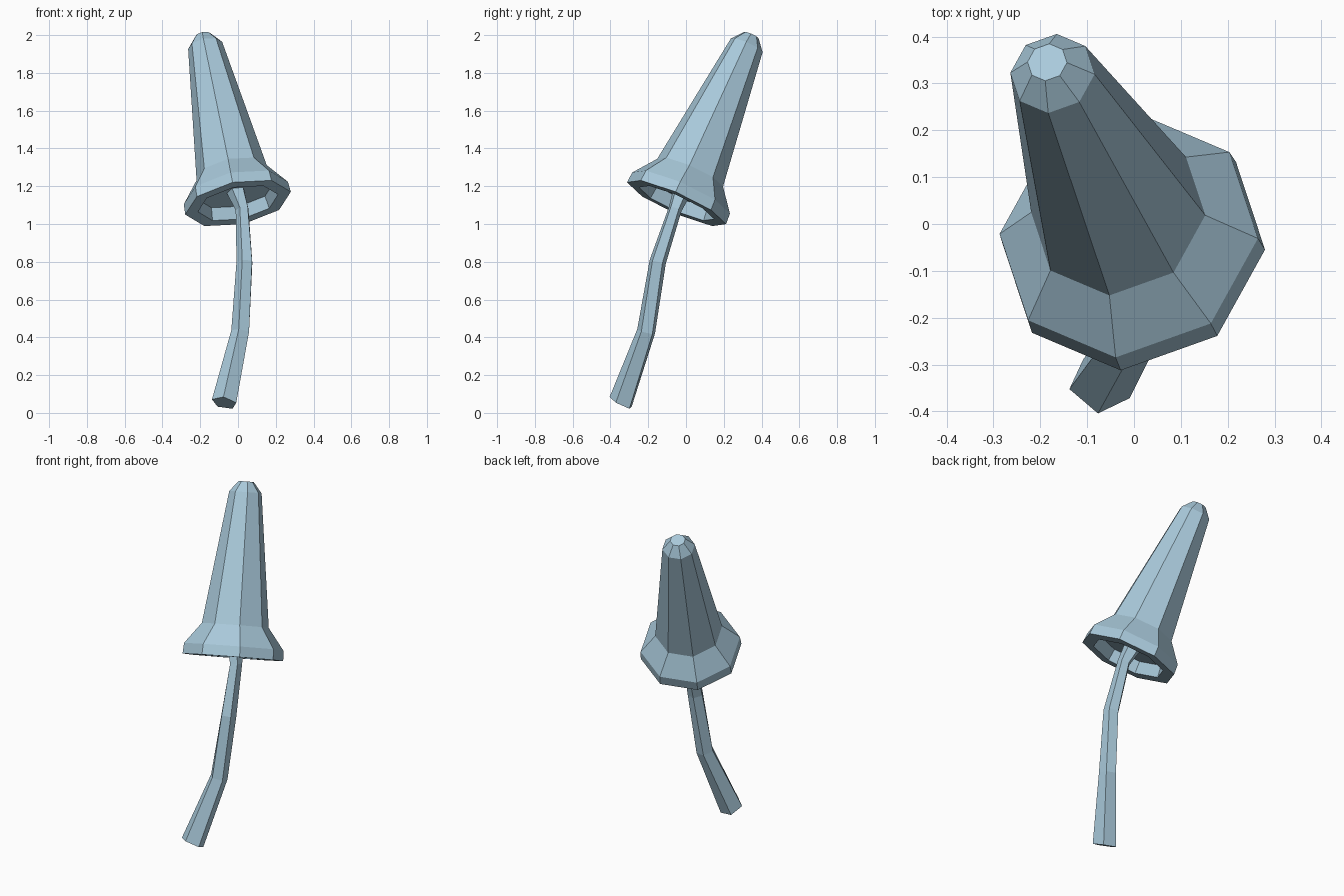
import bpy, bmesh, math
from mathutils import Vector

if "Cube" in bpy.data.objects:
    bpy.data.objects.remove(bpy.data.objects["Cube"])

mat = bpy.data.materials.new("pale blue")
mat.diffuse_color = (0.40, 0.59, 0.71, 1)
mat.use_nodes = True
mat.node_tree.nodes["Principled BSDF"].inputs["Base Color"].default_value = mat.diffuse_color


def ring(bm, centre, axis, ref, radius, sides):
    """Polygon of vertices around an axis, first vertex towards ref."""
    axis = axis.normalized()
    u = (ref - axis * ref.dot(axis)).normalized()
    v = axis.cross(u)
    return [bm.verts.new(centre + radius * (u * math.cos(a) + v * math.sin(a)))
            for a in (2 * math.pi * i / sides for i in range(sides))]


def loft(name, sections, sides):
    """Skin a list of (centre, axis, ref, radius) and close both ends."""
    bm = bmesh.new()
    rings = [ring(bm, *s, sides) for s in sections]
    for a, b in zip(rings, rings[1:]):
        for i in range(sides):
            j = (i + 1) % sides
            bm.faces.new((a[i], a[j], b[j], b[i]))
    bm.faces.new(rings[0])
    bm.faces.new(rings[-1])
    bmesh.ops.recalc_face_normals(bm, faces=bm.faces)
    me = bpy.data.meshes.new(name)
    bm.to_mesh(me)
    bm.free()
    me.materials.append(mat)
    ob = bpy.data.objects.new(name, me)
    bpy.context.collection.objects.link(ob)
    return ob


# Tilted octagonal cap: recessed underside, rim, flare, tall cone, blunt tip
base = Vector((0, -0.05, 1.11))
axis = Vector((-0.187, 0.399, 0.898))
ref = Vector((0.28, -0.005, 0.06))
profile = [(0.07, 0.205), (0, 0.217), (0, 0.286), (0.06, 0.282),
           (0.18, 0.19), (0.93, 0.092), (0.99, 0.043)]
loft("mushroom_cap", [(base + axis * t, axis, ref, r) for t, r in profile], 8)

# Bent five-sided stem, flaring at foot and under the cap
path = [((-0.072, -0.343, 0.053), 0.069, -0.15),
        ((0.015, -0.21, 0.43), 0.051, -0.25),
        ((0.038, -0.15, 0.80), 0.046, -0.35),
        ((0.024, -0.058, 1.08), 0.037, -0.35),
        ((-0.018, -0.012, 1.20), 0.054, -0.35)]
pts = [Vector(p[0]) for p in path]
sections = []
for i, (_, r, rx) in enumerate(path):
    d_in = (pts[i] - pts[max(i - 1, 0)]).normalized()
    d_out = (pts[min(i + 1, len(pts) - 1)] - pts[i]).normalized()
    tangent = d_in + d_out
    if i == 0:
        tangent = Vector((0.08, 0.19, 0.38))
    sections.append((pts[i], tangent, Vector((rx, -1, 0)), r))
loft("mushroom_stem", sections, 5)
